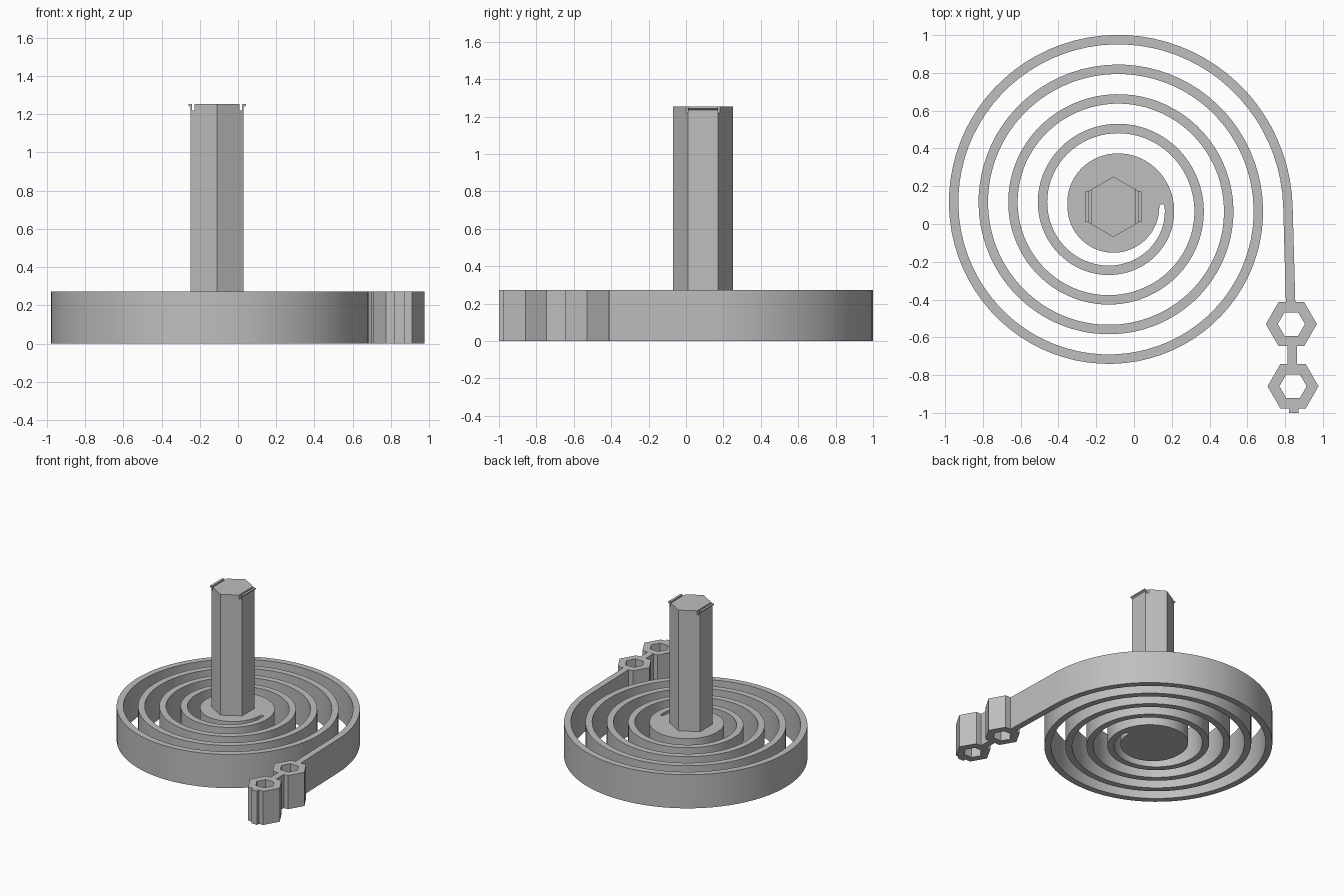
import bpy, bmesh
from math import sin, cos, pi, radians, ceil
from mathutils import Vector

cube = bpy.data.objects.get("Cube")
if cube:
    bpy.data.objects.remove(cube, do_unlink=True)

grey = bpy.data.materials.new("plain grey")
grey.use_nodes = True
GREY = (0.52, 0.52, 0.52, 1)
grey.diffuse_color = GREY
grey.node_tree.nodes["Principled BSDF"].inputs["Base Color"].default_value = GREY

CENTRE = Vector((-0.109, 0.091, 0))
HEIGHT = 0.273
SHAFT_TOP = 1.253
SLOT_FLOOR = 1.22


def polar(r, a, c=CENTRE):
    return (c[0] + r * cos(a), c[1] + r * sin(a), 0)


def prism(name, faces, direction, smooth=False):
    """Extrude a set of flat faces along a direction into one closed solid."""
    bm = bmesh.new()
    for pts in faces:
        bm.faces.new([bm.verts.new(p) for p in pts])
    bmesh.ops.remove_doubles(bm, verts=bm.verts, dist=1e-5)
    ext = bmesh.ops.extrude_face_region(bm, geom=bm.faces[:], use_keep_orig=True)
    moved = [v for v in ext["geom"] if isinstance(v, bmesh.types.BMVert)]
    bmesh.ops.translate(bm, verts=moved, vec=direction)
    bmesh.ops.recalc_face_normals(bm, faces=bm.faces)
    bmesh.ops.triangulate(bm, faces=[f for f in bm.faces if len(f.verts) > 8])
    mesh = bpy.data.meshes.new(name)
    bm.to_mesh(mesh)
    bm.free()
    mesh.materials.append(grey)
    ob = bpy.data.objects.new(name, mesh)
    bpy.context.collection.objects.link(ob)
    if smooth:
        bpy.ops.object.select_all(action="DESELECT")
        ob.select_set(True)
        bpy.context.view_layer.objects.active = ob
        bpy.ops.object.shade_smooth_by_angle(angle=radians(25))
    return ob


def up(pts, z):
    return [(p[0], p[1], z) for p in pts]


# Spiral spring with its hub and straight arm, traced as one outline
R_OUT, PITCH, BAND, R_HUB = 0.949, 0.157, 0.05, 0.243
STEPS, TURNS = 80, 4
hub_turn = (R_OUT - R_HUB) / PITCH


def spiral(t, offset=0):
    return polar(R_OUT - PITCH * t - offset, 2 * pi * t)


n_out = ceil(hub_turn * STEPS)
n_hub = 50
outline = [(0.854, -0.413, 0)]
outline += [spiral(hub_turn * i / n_out) for i in range(n_out + 1)]
outline += [polar(R_HUB, 2 * pi * (hub_turn + (5 - hub_turn) * i / n_hub))
            for i in range(1, n_hub + 1)]
# rounded end of the slot between hub and band
r_in = R_OUT - PITCH * TURNS - BAND
tip, mid = (r_in - R_HUB) / 2, (r_in + R_HUB) / 2
outline += [(CENTRE.x + mid - tip * cos(pi * i / 8), CENTRE.y + tip * sin(pi * i / 8), 0)
            for i in range(1, 8)]
outline += [spiral(i / STEPS, BAND) for i in range(TURNS * STEPS, -1, -1)]
outline.append((0.804, -0.413, 0))
prism("spiral_spring", [outline], (0, 0, HEIGHT), smooth=True)

# Hexagonal sockets at the end of the arm
for name, c in (("inner_socket", (0.833, -0.53)), ("outer_socket", (0.842, -0.859))):
    ring = [[polar(0.135, i * pi / 3, c), polar(0.135, (i + 1) * pi / 3, c),
             polar(0.072, (i + 1) * pi / 3, c), polar(0.072, i * pi / 3, c)]
            for i in range(6)]
    prism(name, [ring_face for ring_face in ring], (0, 0, HEIGHT))


# Short webs joining and ending the sockets
def web(name, x, y0, y1):
    w = 0.026
    prism(name, [[(x - w, y0, 0), (x + w, y0, 0), (x + w, y1, 0), (x - w, y1, 0)]],
          (0, 0, HEIGHT))


web("socket_link", 0.838, -0.742, -0.647)
web("end_stub", 0.846, -1.0, -0.976)

# Hexagonal shaft, with a narrower top between the two clip slots
R_SHAFT = 0.16
hexagon = [polar(R_SHAFT, pi / 6 + i * pi / 3) for i in range(6)]
prism("shaft", [up(hexagon, HEIGHT)], (0, 0, SLOT_FLOOR - HEIGHT))
core_x = 0.118
core_y = R_SHAFT - core_x / 3 ** 0.5
core = [(core_x, -core_y), (core_x, core_y), (0, R_SHAFT),
        (-core_x, core_y), (-core_x, -core_y), (0, -R_SHAFT)]
core = [(x + CENTRE.x, y + CENTRE.y) for x, y in core]
prism("shaft_top", [up(core, SLOT_FLOOR)], (0, 0, SHAFT_TOP - SLOT_FLOOR))

# Hooked clips on both sides of the shaft top
hook = [(0.131, SLOT_FLOOR), (0.1386, SLOT_FLOOR), (0.1386, 1.236),
        (0.15, 1.244), (0.15, SHAFT_TOP), (0.131, SHAFT_TOP)]
for name, side in (("left_clip", 1), ("right_clip", -1)):
    pts = [(CENTRE.x + side * x, CENTRE.y - 0.08, z) for x, z in hook]
    prism(name, [pts], (0, 0.16, 0))
